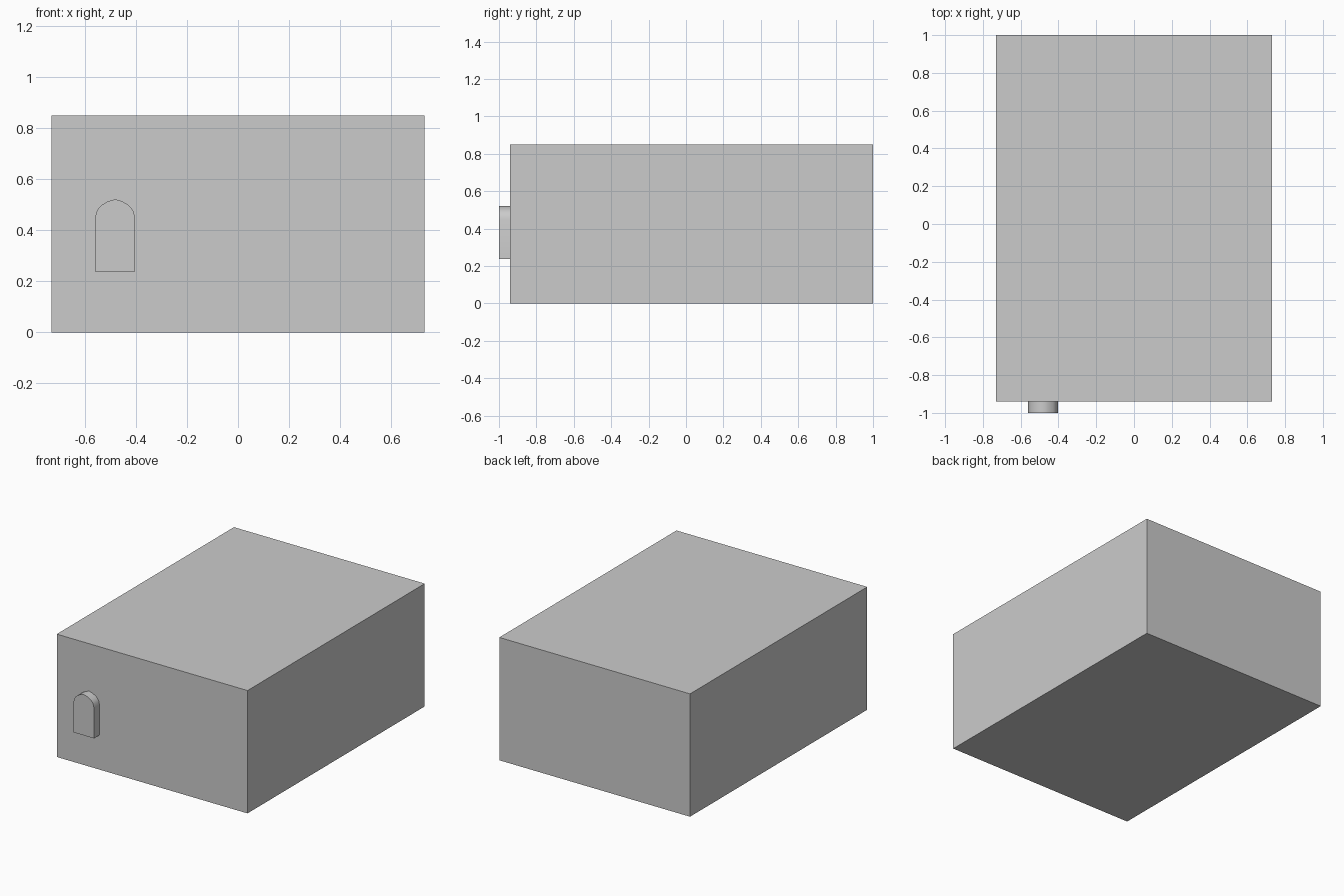
import bpy
import bmesh
import math

if "Cube" in bpy.data.objects:
    bpy.data.objects.remove(bpy.data.objects["Cube"])


def prism(name, profile, y_front, y_back):
    """Extrude an x/z outline along y into a closed solid."""
    bm = bmesh.new()
    face = bm.faces.new([bm.verts.new((x, y_front, z)) for x, z in profile])
    result = bmesh.ops.extrude_face_region(bm, geom=[face], use_keep_orig=True)
    moved = [v for v in result["geom"] if isinstance(v, bmesh.types.BMVert)]
    bmesh.ops.translate(bm, verts=moved, vec=(0, y_back - y_front, 0))
    bmesh.ops.recalc_face_normals(bm, faces=bm.faces)
    mesh = bpy.data.meshes.new(name)
    bm.to_mesh(mesh)
    bm.free()
    obj = bpy.data.objects.new(name, mesh)
    bpy.context.collection.objects.link(obj)
    return obj


# Main block
W, H = 0.731, 0.851
prism("main_block", [(-W, 0), (W, 0), (W, H), (-W, H)], -0.94, 1.0)

# Arched tab on the front: right half of the outline, mirrored to the left
cx = -0.482
half = [(0.0785, 0.239), (0.0785, 0.449), (0.0725, 0.474),
        (0.064, 0.488), (0.053, 0.499), (0.028, 0.514)]
outline = ([(cx + x, z) for x, z in half] + [(cx, 0.522)]
           + [(cx - x, z) for x, z in reversed(half)])
tab = prism("arched_tab", outline, -1.0, -0.94)

# Smooth the arch, keep the corners sharp
bpy.context.view_layer.objects.active = tab
tab.select_set(True)
bpy.ops.object.shade_smooth_by_angle(angle=math.radians(50))
